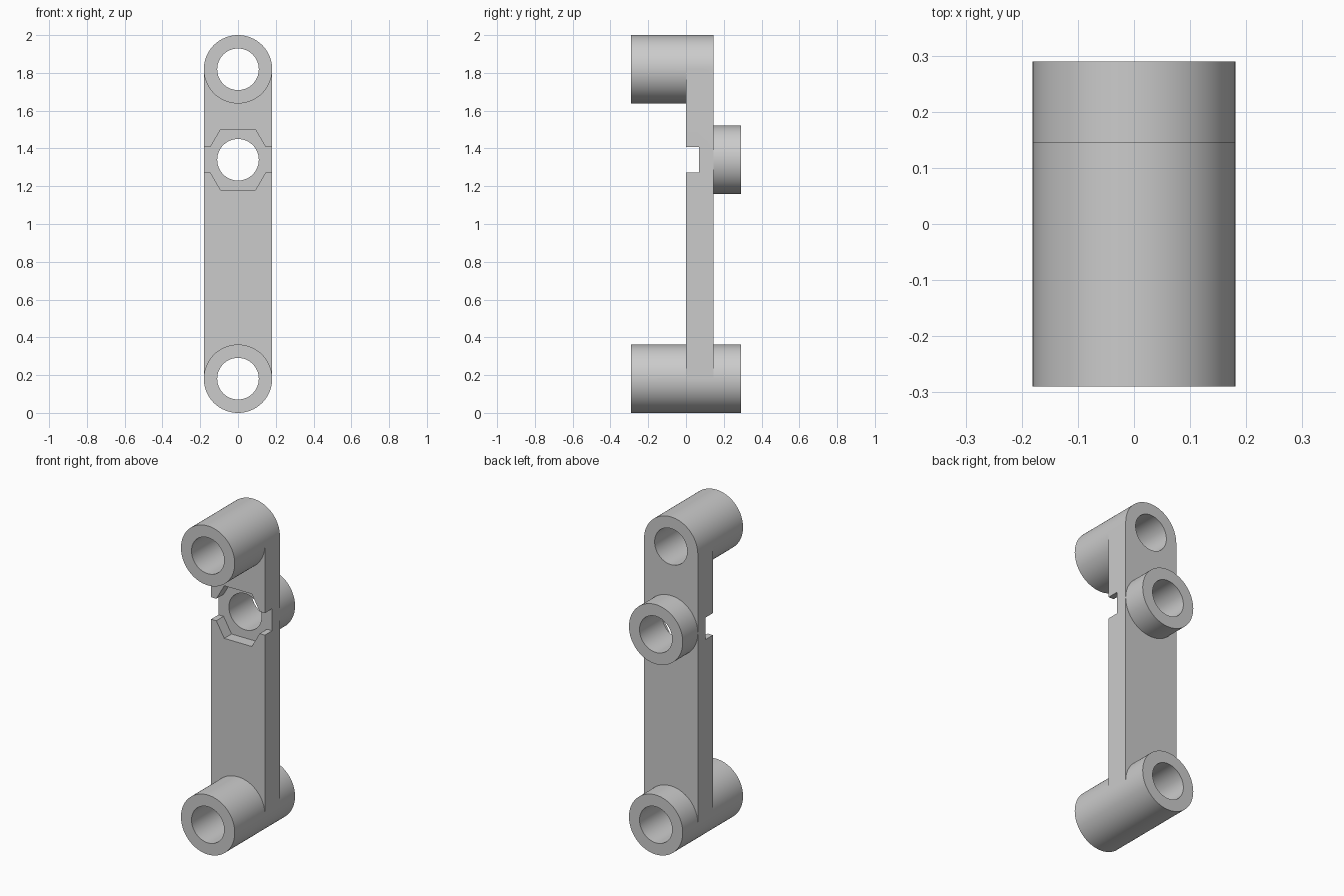
import bpy, bmesh, math

if "Cube" in bpy.data.objects:
    bpy.data.objects.remove(bpy.data.objects["Cube"])

R, H = 0.181, 0.11                      # boss radius, bore radius
LOW, MID, TOP = 0.181, 1.34, 1.819      # boss centre heights
FRONT, PLATE, FLOOR, BACK, END = -0.29, 0.0, 0.07, 0.145, 0.29   # depths along y
N = 40                                  # segments per half circle
bm = bmesh.new()


def face(pts):
    bm.faces.new([bm.verts.new(p) for p in pts])


def cap(path, y):
    face([(x, y, z) for x, z in path])


def strip(path, *ys):
    for y0, y1 in zip(ys, ys[1:]):
        for (xa, za), (xb, zb) in zip(path, path[1:]):
            face([(xa, y0, za), (xb, y0, zb), (xb, y1, zb), (xa, y1, za)])


def half(cz, r, s):
    """Half circle: s=1 is the upper half, right to left; s=-1 the lower, left to right."""
    return [(s * r * math.cos(math.pi * i / N), cz + s * r * math.sin(math.pi * i / N))
            for i in range(N + 1)]


def ring(cz, y):
    for s in (1, -1):
        a, b = half(cz, R, s), half(cz, H, s)
        for i in range(N):
            cap([a[i], a[i + 1], b[i + 1], b[i]], y)


def notch(s):
    """Hexagonal nut pocket edge with side slots, left to right."""
    d, ap = 0.067, 0.16
    c = ap / math.cos(math.pi / 6)
    k = c - d / math.tan(math.pi / 3)
    return [(x, MID + s * z) for x, z in
            ((-R, d), (-k, d), (-c / 2, ap), (c / 2, ap), (k, d), (R, d))]


# Outer walls of the bosses
strip(half(LOW, R, -1), FRONT, PLATE, BACK, END)
strip(half(LOW, R, 1), FRONT, PLATE)
strip(half(LOW, R, 1), BACK, END)
strip(half(TOP, R, 1), FRONT, PLATE, BACK)
strip(half(TOP, R, -1), FRONT, PLATE)
for s in (1, -1):
    strip(half(MID, R, s), BACK, END)
    # Bores
    strip(half(LOW, H, s), FRONT, END)
    strip(half(TOP, H, s), FRONT, BACK)
    strip(half(MID, H, s), FLOOR, END)

# Boss end rings
for cz, y in ((LOW, FRONT), (LOW, END), (MID, END), (TOP, FRONT), (TOP, BACK)):
    ring(cz, y)

# Flat bar: front and back faces between the bosses
cap(half(LOW, R, 1) + notch(-1), PLATE)
cap(half(TOP, R, -1) + notch(1)[::-1], PLATE)
cap(half(LOW, R, 1) + half(MID, R, -1), BACK)
cap(half(MID, R, 1) + half(TOP, R, -1), BACK)

# Nut pocket walls and floor
for s in (1, -1):
    strip(notch(s), PLATE, FLOOR)
    cap(notch(s) + [(R, MID)] + half(MID, H, s)[::s] + [(-R, MID)], FLOOR)

# Bar sides with the slot opening
zl, zu = notch(-1)[0][1], notch(1)[0][1]
for x in (-R, R):
    face([(x, y, z) for y, z in
          ((PLATE, LOW), (PLATE, zl), (FLOOR, zl), (FLOOR, MID), (FLOOR, zu), (PLATE, zu),
           (PLATE, TOP), (BACK, TOP), (BACK, MID), (BACK, LOW))])

bmesh.ops.remove_doubles(bm, verts=bm.verts[:], dist=1e-5)
bmesh.ops.recalc_face_normals(bm, faces=bm.faces[:])
mesh = bpy.data.meshes.new("link_arm")
bm.to_mesh(mesh)
bm.free()

grey = bpy.data.materials.new("light grey")
grey.diffuse_color = (0.6, 0.6, 0.6, 1)
grey.use_nodes = True
grey.node_tree.nodes["Principled BSDF"].inputs["Base Color"].default_value = grey.diffuse_color
mesh.materials.append(grey)

arm = bpy.data.objects.new("link_arm", mesh)
bpy.context.collection.objects.link(arm)
bpy.context.view_layer.objects.active = arm
arm.select_set(True)
bpy.ops.object.shade_smooth_by_angle(angle=math.radians(30))
